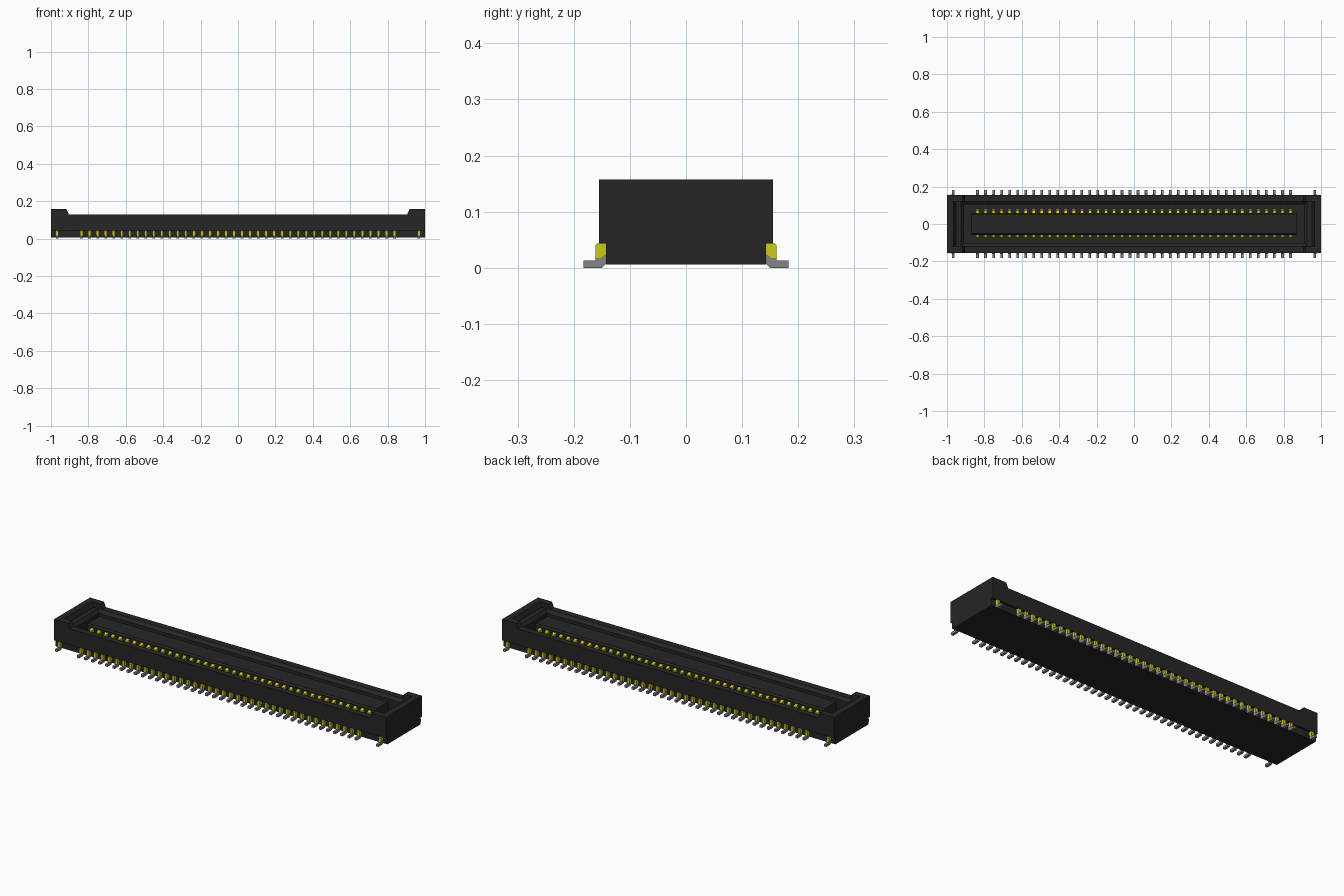
import bpy, bmesh
from mathutils import Vector

cube = bpy.data.objects.get("Cube")
if cube:
    bpy.data.objects.remove(cube, do_unlink=True)


def material(name, rgb):
    m = bpy.data.materials.new(name)
    m.use_nodes = True
    m.diffuse_color = (*rgb, 1)
    bsdf = next(n for n in m.node_tree.nodes if n.type == 'BSDF_PRINCIPLED')
    bsdf.inputs["Base Color"].default_value = (*rgb, 1)
    bsdf.inputs["Roughness"].default_value = 0.6
    return m


BLACK = material("black plastic", (0.019, 0.019, 0.019))
GOLD = material("yellow contact", (0.6, 0.6, 0.006))
GREY = material("grey solder foot", (0.23, 0.23, 0.23))


def add_prism(bm, profile, axis, a, b, sx=1, sy=1):
    """Extrude a closed profile: (y, z) along x or (x, z) along y, with optional mirroring."""
    rings = []
    for t in (a, b):
        pts = [(t, p, z) if axis == 'x' else (p, t, z) for p, z in profile]
        rings.append([bm.verts.new((x * sx, y * sy, z)) for x, y, z in pts])
    lo, hi = rings
    n = len(profile)
    bm.faces.new(lo)
    bm.faces.new(hi[::-1])
    for i in range(n):
        j = (i + 1) % n
        bm.faces.new((lo[j], lo[i], hi[i], hi[j]))


def finish(name, bm, mat):
    bmesh.ops.recalc_face_normals(bm, faces=bm.faces[:])
    me = bpy.data.meshes.new(name)
    bm.to_mesh(me)
    bm.free()
    me.materials.append(mat)
    ob = bpy.data.objects.new(name, me)
    bpy.context.collection.objects.link(ob)
    return ob


def rect(p0, p1, z0, z1):
    return [(p0, z0), (p1, z0), (p1, z1), (p0, z1)]


SIDES = (("front", -1), ("back", 1))
ENDS = (("right", -1), ("left", 1))

# Narrower base that closes the cavity from below
bm = bmesh.new()
add_prism(bm, rect(-0.143, 0.143, 0.006, 0.045), 'x', -1, 1)
finish("base", bm, BLACK)

# Long side walls with a lead-in chamfer
wall = [(0.104, 0.043), (0.155, 0.043), (0.155, 0.13), (0.12, 0.13), (0.104, 0.115)]
for side, sy in SIDES:
    bm = bmesh.new()
    add_prism(bm, wall, 'x', -1, 1, sy=sy)
    finish(side + "_wall", bm, BLACK)

# End blocks with an inner ledge, and raised corner wings
end = [(0.91, 0.043), (1, 0.043), (1, 0.157), (0.965, 0.157),
       (0.953, 0.13), (0.925, 0.13), (0.91, 0.115)]
wing = [(0.905, 0.13), (1, 0.13), (1, 0.157), (0.917, 0.157)]
for name, sx in ENDS:
    bm = bmesh.new()
    add_prism(bm, end, 'y', -0.12, 0.12, sx=sx)
    finish(name + "_end_block", bm, BLACK)
    for side, sy in SIDES:
        bm = bmesh.new()
        add_prism(bm, wing, 'y', 0.12, 0.155, sx=sx, sy=sy)
        finish(f"{name}_{side}_wing", bm, BLACK)

# Central tongue
bm = bmesh.new()
tongue = [(-0.058, 0.04), (0.058, 0.04), (0.058, 0.122), (0.05, 0.13), (-0.05, 0.13), (-0.058, 0.122)]
add_prism(bm, tongue, 'x', -0.87, 0.87)
finish("tongue", bm, BLACK)

# Contacts on the tongue, solder legs and feet outside
PITCH, COUNT = 0.0429, 40
contact_x = [(i - (COUNT - 1) / 2) * PITCH for i in range(COUNT)]
contact = [(0.056, 0.045), (0.076, 0.045), (0.08, 0.09), (0.073, 0.108), (0.056, 0.116)]
leg = [(0.141, 0.026), (0.153, 0.017), (0.161, 0.017), (0.161, 0.04), (0.158, 0.043), (0.141, 0.043)]
foot = [(0.142, 0.008), (0.15, 0), (0.183, 0), (0.183, 0.013),
        (0.161, 0.013), (0.161, 0.018), (0.153, 0.018), (0.142, 0.027)]
for side, sy in SIDES:
    for name, profile, width, mat, xs in (
            ("contacts", contact, 0.017, GOLD, contact_x),
            ("legs", leg, 0.015, GOLD, contact_x + [-0.967, 0.967]),
            ("feet", foot, 0.014, GREY, contact_x + [-0.967, 0.967])):
        bm = bmesh.new()
        for x in xs:
            add_prism(bm, profile, 'x', x - width / 2, x + width / 2, sy=sy)
        finish(f"{side}_{name}", bm, mat)
